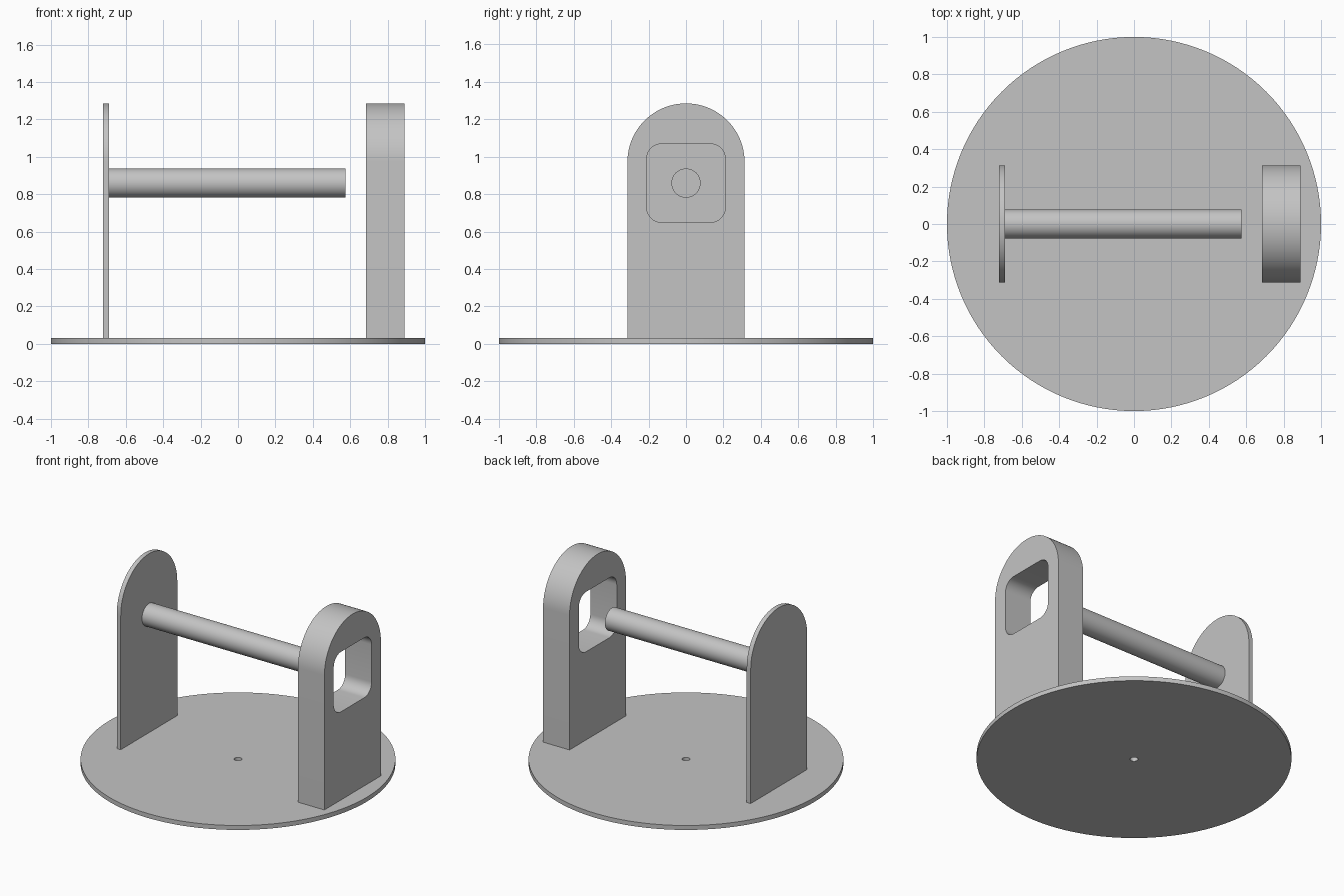
import bpy, bmesh
from math import pi, sin, cos, radians
from mathutils import Matrix, Vector

cube = bpy.data.objects.get("Cube")
if cube:
    bpy.data.objects.remove(cube, do_unlink=True)

grey = bpy.data.materials.new("plain grey")
grey.use_nodes = True
color = (0.55, 0.55, 0.55, 1)
grey.diffuse_color = color
grey.node_tree.nodes["Principled BSDF"].inputs["Base Color"].default_value = color


def arc(cx, cy, r, start, end, steps):
    angles = [start + (end - start) * i / steps for i in range(steps + 1)]
    return [(cx + r * cos(a), cy + r * sin(a)) for a in angles]


def circle(r, steps):
    return arc(0, 0, r, 0, 2 * pi, steps)[:-1]


def rounded_square(cy, half, r):
    points = []
    for i, (sx, sy) in enumerate([(1, 1), (-1, 1), (-1, -1), (1, -1)]):
        points += arc(sx * (half - r), cy + sy * (half - r), r,
                      i * pi / 2, (i + 1) * pi / 2, 10)
    return points


def slab(name, outlines, start, end, axes):
    """Fill the outlines (later ones are holes) and extrude along the last axis."""
    curve = bpy.data.curves.new(name, "CURVE")
    curve.dimensions = "2D"
    curve.fill_mode = "BOTH"
    curve.extrude = (end - start) / 2
    for outline in outlines:
        spline = curve.splines.new("POLY")
        spline.points.add(len(outline) - 1)
        for point, (x, y) in zip(spline.points, outline):
            point.co = (x, y, 0, 1)
        spline.use_cyclic_u = True
    helper = bpy.data.objects.new(name + " outline", curve)
    bpy.context.collection.objects.link(helper)
    bpy.context.view_layer.update()
    mesh = bpy.data.meshes.new_from_object(
        helper.evaluated_get(bpy.context.evaluated_depsgraph_get()))
    bpy.data.objects.remove(helper, do_unlink=True)

    # Weld the caps to the sides and turn the part into place
    bm = bmesh.new()
    bm.from_mesh(mesh)
    bmesh.ops.remove_doubles(bm, verts=bm.verts, dist=0.0001)
    bm.transform(axes @ Matrix.Translation((0, 0, (start + end) / 2)))
    bmesh.ops.recalc_face_normals(bm, faces=bm.faces)
    bm.to_mesh(mesh)
    bm.free()
    mesh.name = name
    mesh.materials.clear()
    mesh.materials.append(grey)
    obj = bpy.data.objects.new(name, mesh)
    bpy.context.collection.objects.link(obj)
    bpy.ops.object.select_all(action="DESELECT")
    obj.select_set(True)
    bpy.context.view_layer.objects.active = obj
    bpy.ops.object.shade_smooth_by_angle(angle=radians(30))
    return obj


FLAT = Matrix.Identity(4)
# Outline x becomes y, outline y becomes z, thickness runs along x
UPRIGHT = Matrix(((0, 0, 1, 0), (1, 0, 0, 0), (0, 1, 0, 0), (0, 0, 0, 1)))

BASE_TOP = 0.031
HALF_WIDTH = 0.313
ROD_HEIGHT = 0.859
arch = [(-HALF_WIDTH, BASE_TOP), (HALF_WIDTH, BASE_TOP)]
arch += arc(0, 0.972, HALF_WIDTH, 0, pi, 48)

# Round base with a small centre hole
slab("base_disc", [circle(1, 128), circle(0.025, 32)], 0, BASE_TOP, FLAT)

# Thin solid upright and thick upright with a window
slab("thin_upright", [arch], -0.721, -0.69, UPRIGHT)
slab("thick_upright", [arch, rounded_square(ROD_HEIGHT, 0.21, 0.08)],
     0.684, 0.889, UPRIGHT)

# Rod fixed to the thin upright
rod = slab("rod", [circle(0.078, 64)], -0.69, 0.574, UPRIGHT)
rod.location.z = ROD_HEIGHT
